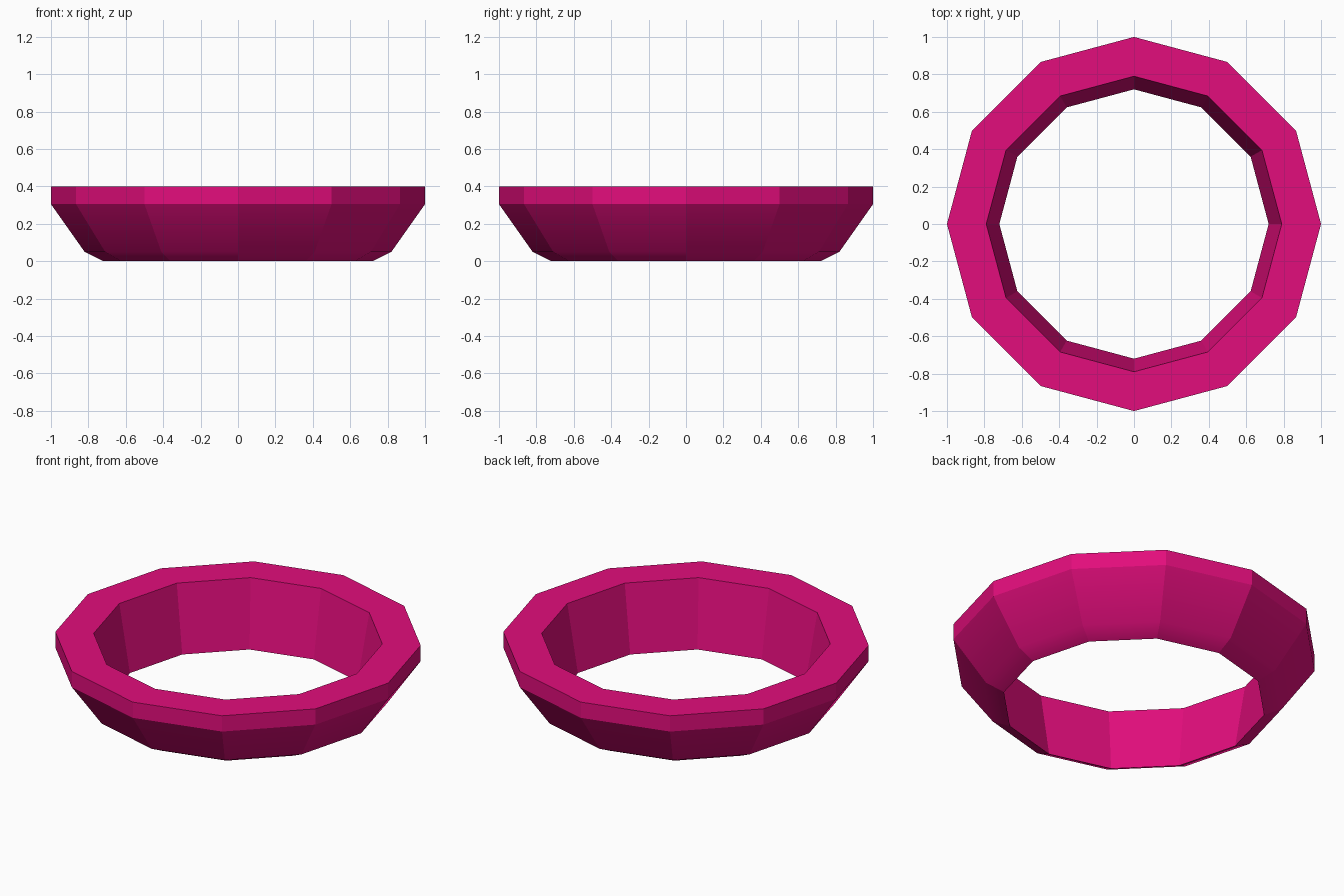
import bpy
import bmesh
from math import cos, sin, pi

cube = bpy.data.objects.get("Cube")
if cube:
    bpy.data.objects.remove(cube, do_unlink=True)

SIDES = 12
# Cross-section as (radius, height): foot, lower bevel, flared wall, rim, inner lip
PROFILE = [(0.72, 0), (0.82, 0.05), (1, 0.305), (1, 0.4), (0.79, 0.4)]
SMOOTH_RING = 1  # the lower bevel blends softly into the flared wall

pink = bpy.data.materials.new("deep_pink")
pink.use_nodes = True
colour = (0.76, 0.004, 0.2, 1)
pink.diffuse_color = colour
shader = next(n for n in pink.node_tree.nodes if n.type == 'BSDF_PRINCIPLED')
shader.inputs["Base Color"].default_value = colour

# Sweep the closed cross-section around the vertical axis
bm = bmesh.new()
rings = []
for r, z in PROFILE:
    angles = [2 * pi * i / SIDES for i in range(SIDES)]
    rings.append([bm.verts.new((r * cos(a), r * sin(a), z)) for a in angles])
for k, low in enumerate(rings):
    high = rings[(k + 1) % len(rings)]
    for i in range(SIDES):
        j = (i + 1) % SIDES
        bm.faces.new((low[i], low[j], high[j], high[i]))
bmesh.ops.recalc_face_normals(bm, faces=bm.faces)

# Keep every facet crisp except along the soft ring
soft = set(rings[SMOOTH_RING])
for face in bm.faces:
    face.smooth = True
for edge in bm.edges:
    edge.smooth = all(v in soft for v in edge.verts)

mesh = bpy.data.meshes.new("flared_ring")
bm.to_mesh(mesh)
bm.free()
mesh.materials.append(pink)
ring = bpy.data.objects.new("flared_ring", mesh)
bpy.context.collection.objects.link(ring)
